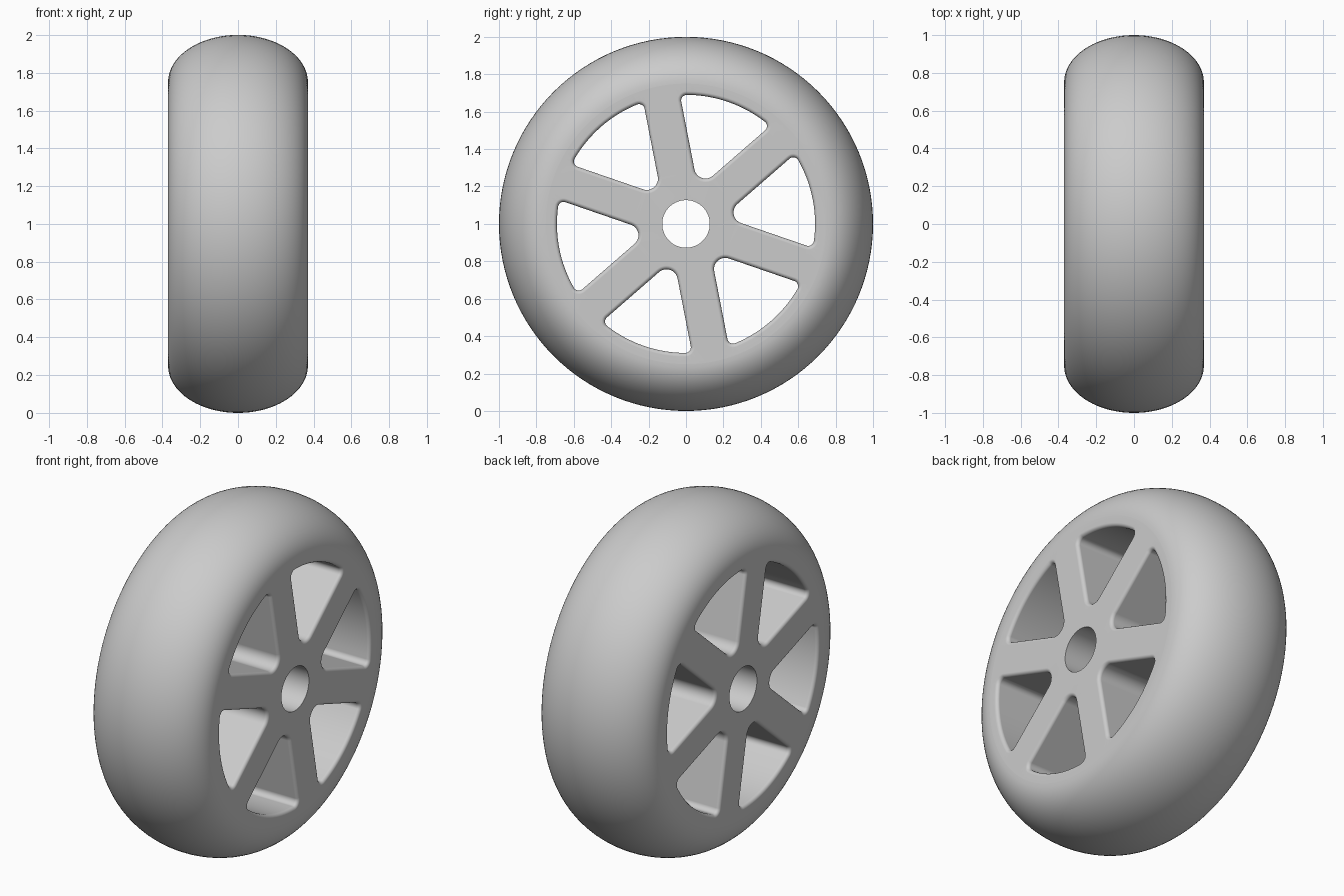
import bpy, bmesh
from math import sin, cos, pi, radians, asin

HALF = 0.37          # half of the wheel width
RIM_R = 0.75         # where rim meets tyre
HOLE_R = 0.127       # axle hole
EDGE = 0.02          # rounding of the window edges
SPOKES = 6
SPOKE_HALF = 0.10
WINDOW_R = 0.69
SEGS = 128

if "Cube" in bpy.data.objects:
    bpy.data.objects.remove(bpy.data.objects["Cube"])

grey = bpy.data.materials.new("plain_grey")
grey.use_nodes = True
colour = (0.6, 0.6, 0.6, 1)
grey.diffuse_color = colour
grey.node_tree.nodes["Principled BSDF"].inputs["Base Color"].default_value = colour


def arc(cu, cv, radius, start, end, steps):
    """Points along an arc, both ends included."""
    angles = [start + (end - start) * i / steps for i in range(steps + 1)]
    return [(cu + radius * cos(a), cv + radius * sin(a)) for a in angles]


def circle(radius):
    return arc(0, 0, radius, 0, 2 * pi, SEGS)[:-1]


def window(turn, grow):
    """Rounded outline of one opening between spokes, grown outward."""
    inner_fillet, outer_fillet = 0.06, 0.03
    gap = pi / SPOKES
    lean = gap + pi / 2
    inner_u = (SPOKE_HALF + inner_fillet) / sin(gap)
    reach = WINDOW_R - outer_fillet
    a = gap - asin((SPOKE_HALF + outer_fillet) / reach)
    cu, cv = reach * cos(a), reach * sin(a)
    points = arc(inner_u, 0, inner_fillet + grow, lean, 2 * pi - lean, 12)
    points += arc(cu, -cv, outer_fillet + grow, -lean, -a, 8)
    points += arc(0, 0, WINDOW_R + grow, -a, a, 16)[1:-1]
    points += arc(cu, cv, outer_fillet + grow, a, lean, 8)
    c, s = cos(turn), sin(turn)
    return [(u * c - v * s, u * s + v * c) for u, v in points]


def loft(bm, sections, closed=False):
    """Skin quads across (x, outline) sections and return the vertex rings."""
    rings = [[bm.verts.new((x, u, 1 + v)) for u, v in outline]
             for x, outline in sections]
    pairs = list(zip(rings, rings[1:]))
    if closed:
        pairs.append((rings[-1], rings[0]))
    for lower, upper in pairs:
        n = len(lower)
        for i in range(n):
            j = (i + 1) % n
            bm.faces.new((lower[i], lower[j], upper[j], upper[i]))
    return rings


def finish(bm, name):
    bmesh.ops.recalc_face_normals(bm, faces=bm.faces)
    mesh = bpy.data.meshes.new(name)
    bm.to_mesh(mesh)
    bm.free()
    mesh.materials.append(grey)
    obj = bpy.data.objects.new(name, mesh)
    bpy.context.collection.objects.link(obj)
    bpy.ops.object.select_all(action='DESELECT')
    obj.select_set(True)
    bpy.context.view_layer.objects.active = obj
    bpy.ops.object.shade_smooth_by_angle(angle=radians(35))
    return obj


# Tyre: half-ellipse crown turned about the axle
bm = bmesh.new()
crown = arc(0, 0, 1, 0, pi, 40)
loft(bm, [(HALF * c, circle(RIM_R + (1 - RIM_R) * s)) for c, s in crown], closed=True)
finish(bm, "tyre")

# Rim: outer wall, axle hole and six windows with rounded edges
bm = bmesh.new()
walls = [loft(bm, [(-HALF, circle(r)), (HALF, circle(r))]) for r in (RIM_R, HOLE_R)]
rounding = [(HALF - EDGE + EDGE * s, EDGE - EDGE * c)
            for c, s in arc(0, 0, 1, 0, pi / 2, 4)]
sides = [(-x, grow) for x, grow in reversed(rounding)] + rounding
for k in range(SPOKES):
    turn = radians(71) + k * 2 * pi / SPOKES
    walls.append(loft(bm, [(x, window(turn, grow)) for x, grow in sides]))

# Flat spoked face on each side of the rim
for end, direction in ((0, -1), (-1, 1)):
    edges = []
    for rings in walls:
        ring = rings[end]
        edges += [bm.edges.get((ring[i - 1], ring[i])) for i in range(len(ring))]
    bmesh.ops.triangle_fill(bm, edges=edges, use_beauty=True,
                            normal=(direction, 0, 0))
rim = finish(bm, "spoked_rim")
weighted = rim.modifiers.new("flat_face_shading", 'WEIGHTED_NORMAL')
weighted.weight = 100
weighted.keep_sharp = True
